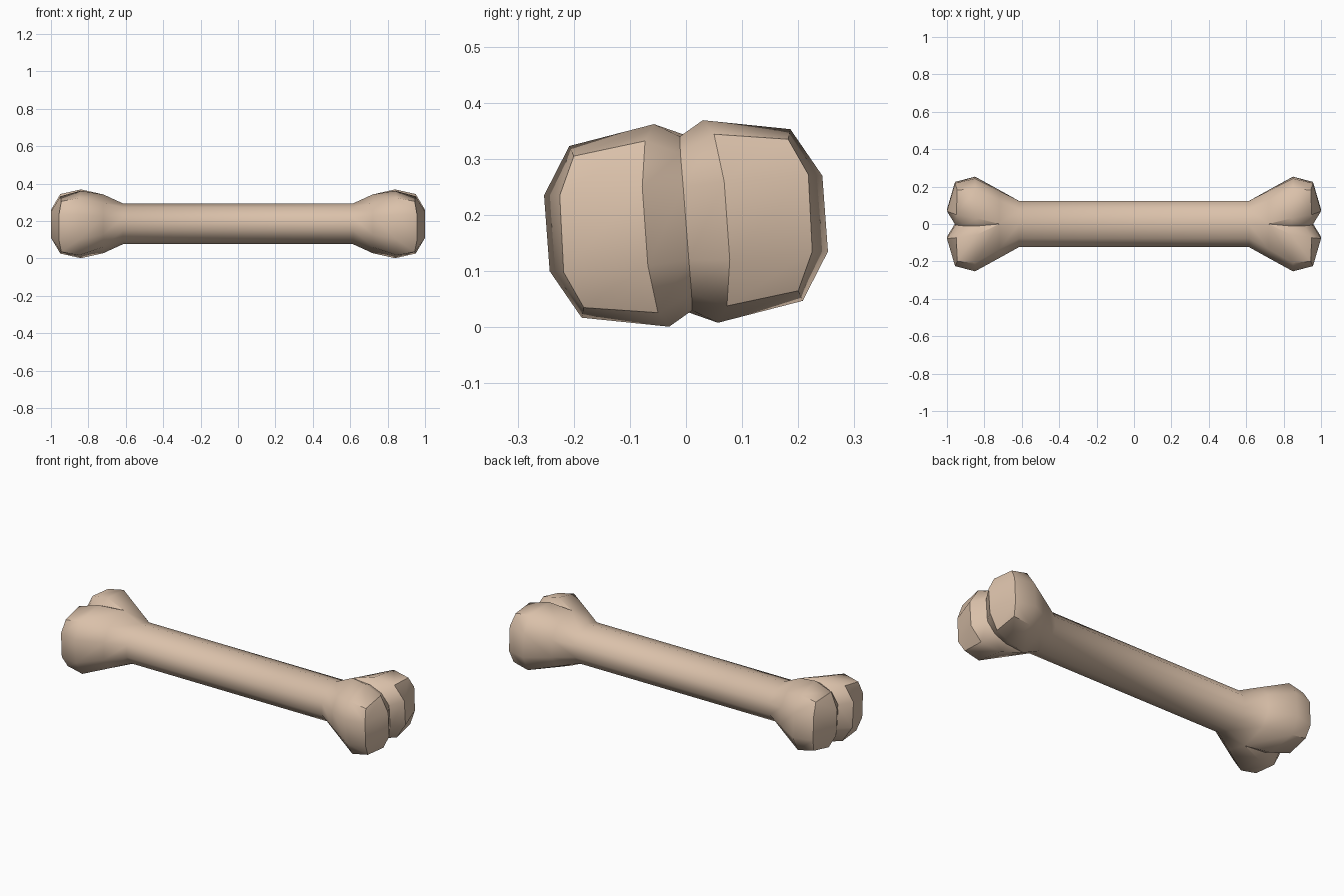
import bpy, bmesh, math

if "Cube" in bpy.data.objects:
    bpy.data.objects.remove(bpy.data.objects["Cube"])

CZ = 0.185  # height of the bone's long axis

# One lobe of the knuckle, (y, z) from bottom groove round to top crest;
# the other lobe is the same turned half a circle about the x axis
WIDE = [(0.011, 0.030), (0.057, 0.008), (0.208, 0.047), (0.253, 0.135),
        (0.243, 0.270), (0.186, 0.353), (0.030, 0.369)]
WIDE_X = [0.84, 0.84, 0.85, 0.85, 0.85, 0.85, 0.84]
TIP = [(0.010, 0.060), (0.073, 0.038), (0.200, 0.065), (0.225, 0.135),
       (0.218, 0.272), (0.182, 0.335), (0.050, 0.344)]
TIP_X = [0.91, 0.95, 0.945, 0.957, 0.957, 0.945, 0.95]
SHAFT_ANGLES = [-90, -90, -54, -18, 18, 54, 90]

bm = bmesh.new()


def both(points):
    """Add points (x, y, z) and their half-turn copies as one ring."""
    ring = [bm.verts.new(p) for p in points]
    return ring + [bm.verts.new((x, -y, 2 * CZ - z)) for x, y, z in points]


def bridge(a, b):
    n = len(a)
    for i in range(n):
        j = (i + 1) % n
        bm.faces.new((a[i], a[j], b[j], b[i]))


# Shaft cross-section
oval = [(0.13 * math.cos(math.radians(a)), CZ + 0.109 * math.sin(math.radians(a)))
        for a in SHAFT_ANGLES]

# Neck: halfway flare, with groove and crests meeting in one point
neck = []
for i, ((y0, z0), (y1, z1)) in enumerate(zip(oval, WIDE)):
    if i in (0, 1, 6):
        neck.append((0.72, 0.0, 0.342 if i == 6 else 2 * CZ - 0.342))
    else:
        t = 0.45
        neck.append((0.72, y0 + (y1 - y0) * t, z0 + (z1 - z0) * t))

rings = [both([(0.0, y, z) for y, z in oval]),
         both([(0.615, y, z) for y, z in oval]),
         both(neck),
         both([(x, y, z) for x, (y, z) in zip(WIDE_X, WIDE)]),
         both([(x, y, z) for x, (y, z) in zip(TIP_X, TIP)])]
for a, b in zip(rings, rings[1:]):
    bridge(a, b)

# End faces: two lobes with a groove between them
tip = rings[-1]
crest = both([(1.0, 0.078, 0.12), (1.0, 0.068, 0.26)])
groove = both([(0.955, 0.005, 0.12)])
for k in (0, 1):
    g, c, o, s, s2, o2, c2 = tip[7 * k:7 * k + 7]
    g_far = tip[7 * (1 - k)]
    e1, e2 = crest[2 * k:2 * k + 2]
    g1, g2 = groove[k], groove[1 - k]
    for f in ((c, o, s, e1), (e1, s, s2, e2), (e2, s2, o2, c2),
              (g, c, e1, g1), (g1, e1, e2, g2), (g2, e2, c2, g_far)):
        bm.faces.new(f)

bmesh.ops.remove_doubles(bm, verts=bm.verts, dist=0.0005)
# Mirror to the other end
geom = bm.verts[:] + bm.edges[:] + bm.faces[:]
bmesh.ops.mirror(bm, geom=geom, axis='X', merge_dist=0.0005)
bmesh.ops.remove_doubles(bm, verts=bm.verts, dist=0.0005)
bmesh.ops.recalc_face_normals(bm, faces=bm.faces)

mesh = bpy.data.meshes.new("bone")
bm.to_mesh(mesh)
bm.free()
bone = bpy.data.objects.new("bone", mesh)
bpy.context.collection.objects.link(bone)

mat = bpy.data.materials.new("bone_tan")
mat.diffuse_color = (0.70, 0.53, 0.40, 1)
mat.use_nodes = True
mat.node_tree.nodes["Principled BSDF"].inputs["Base Color"].default_value = mat.diffuse_color
mesh.materials.append(mat)

bpy.context.view_layer.objects.active = bone
bone.select_set(True)
bpy.ops.object.shade_smooth_by_angle(angle=math.radians(42))
